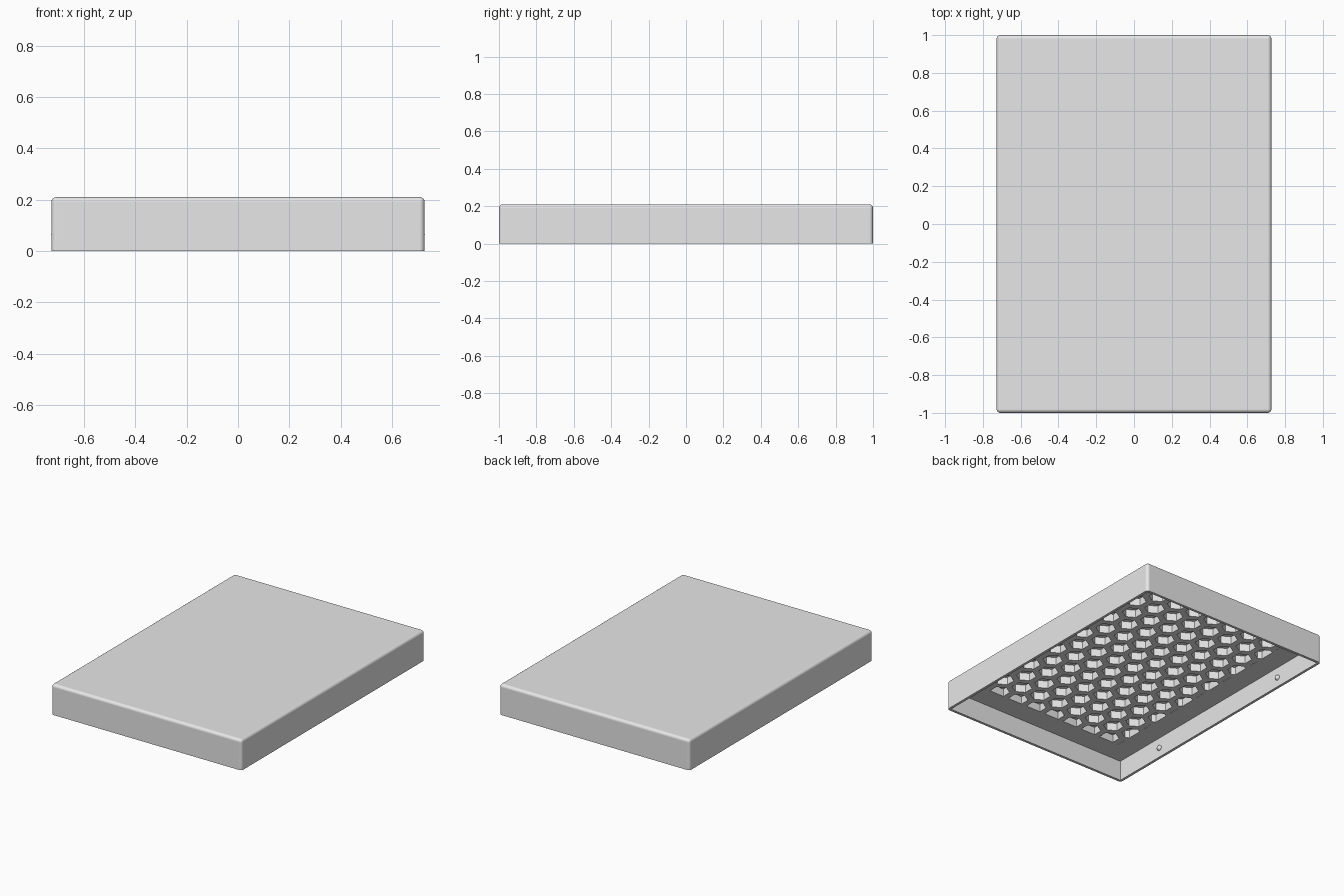
import bpy, bmesh, math
from mathutils import Vector

if "Cube" in bpy.data.objects:
    bpy.data.objects.remove(bpy.data.objects["Cube"])

HALF_X, HALF_Y, HEIGHT = 0.7275, 1.0, 0.21
WALL = 0.018          # side wall thickness
CEILING = 0.14        # underside of the thick top
POCKET_TOP = 0.193    # how far the honeycomb is cut in
PITCH, FLATS = 0.153, 0.112
FIELD_X, FIELD_Y = 0.56, 0.825

grey = bpy.data.materials.new("light_grey")
grey.use_nodes = True
grey.diffuse_color = (0.8, 0.8, 0.8, 1)
grey.node_tree.nodes["Principled BSDF"].inputs["Base Color"].default_value = (0.8, 0.8, 0.8, 1)


def make_object(name, bm):
    bmesh.ops.recalc_face_normals(bm, faces=bm.faces)
    mesh = bpy.data.meshes.new(name)
    bm.to_mesh(mesh)
    bm.free()
    mesh.materials.append(grey)
    obj = bpy.data.objects.new(name, mesh)
    bpy.context.collection.objects.link(obj)
    return obj


def box(hx, hy, z0, z1):
    bm = bmesh.new()
    bmesh.ops.create_cube(bm, size=1)
    for v in bm.verts:
        v.co = (v.co.x * 2 * hx, v.co.y * 2 * hy, z1 if v.co.z > 0 else z0)
    return bm


def activate(obj):
    bpy.ops.object.select_all(action="DESELECT")
    obj.select_set(True)
    bpy.context.view_layer.objects.active = obj


def cut(target, cutter):
    cutter.hide_render = True
    mod = target.modifiers.new("cut", "BOOLEAN")
    mod.operation, mod.solver, mod.object = "DIFFERENCE", "EXACT", cutter
    activate(target)
    bpy.ops.object.modifier_apply(modifier=mod.name)
    bpy.data.objects.remove(cutter)


# Lid body: rounded on the top and corner edges, sharp at the rim
bm = box(HALF_X, HALF_Y, 0, HEIGHT)
rounded = [e for e in bm.edges if max(v.co.z for v in e.verts) > 0.1]
bmesh.ops.bevel(bm, geom=rounded, offset=0.02, segments=4, profile=0.5, affect="EDGES")
lid = make_object("lid_body", bm)

# Hollow underside
cut(lid, make_object("cavity_cutter", box(HALF_X - WALL, HALF_Y - WALL, -0.1, CEILING)))

# Honeycomb pockets, clipped to a rectangle
bm = bmesh.new()
radius = FLATS / math.sqrt(3)
for row in range(-7, 8):
    for col in range(-5, 6):
        cx = (col + 0.5 * (row % 2)) * PITCH
        cy = row * PITCH * math.sqrt(3) / 2
        angles = [math.radians(30 + 60 * i) for i in range(6)]
        bm.faces.new([bm.verts.new((cx + radius * math.cos(a), cy + radius * math.sin(a), CEILING - 0.02))
                      for a in angles])
for limit in (Vector((FIELD_X, 0, 0)), Vector((0, FIELD_Y, 0))):
    for sign in (-1, 1):
        bmesh.ops.bisect_plane(bm, geom=bm.verts[:] + bm.edges[:] + bm.faces[:],
                               plane_co=limit * sign, plane_no=limit.normalized() * sign,
                               clear_outer=True)
extruded = bmesh.ops.extrude_face_region(bm, geom=bm.faces[:], use_keep_orig=True)
for item in extruded["geom"]:
    if isinstance(item, bmesh.types.BMVert):
        item.co.z = POCKET_TOP
cut(lid, make_object("honeycomb_cutter", bm))

# Smooth shading with clean flat faces
activate(lid)
bpy.ops.object.shade_smooth_by_angle(angle=math.radians(30))
weighted = lid.modifiers.new("weighted_normals", "WEIGHTED_NORMAL")
weighted.keep_sharp = True

# Snap bumps on the inside of the long walls
for side, sx in (("left", 1), ("right", -1)):
    for place, sy in (("front", -1), ("back", 1)):
        bm = bmesh.new()
        bmesh.ops.create_uvsphere(bm, u_segments=16, v_segments=10, radius=0.0185)
        bmesh.ops.translate(bm, verts=bm.verts, vec=(sx * (HALF_X - WALL), sy * 0.59, 0.065))
        bump = make_object(f"snap_bump_{place}_{side}", bm)
        activate(bump)
        bpy.ops.object.shade_smooth()
